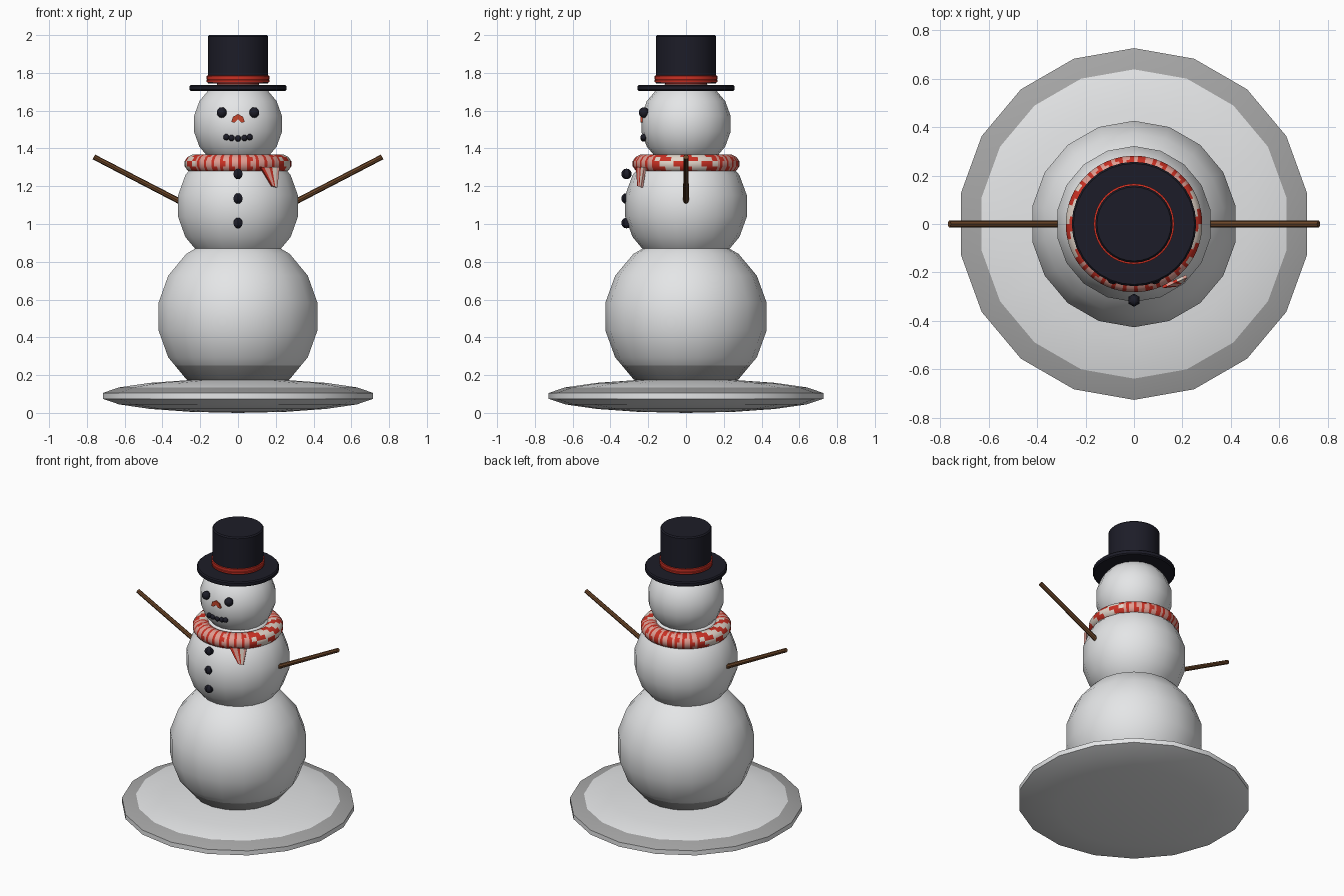
import bpy, bmesh, math, random
from mathutils import Vector, Matrix

if "Cube" in bpy.data.objects:
    bpy.data.objects.remove(bpy.data.objects["Cube"])
random.seed(4)


def material(name, rgb):
    m = bpy.data.materials.new(name)
    m.diffuse_color = (*rgb, 1)
    m.use_nodes = True
    m.node_tree.nodes["Principled BSDF"].inputs["Base Color"].default_value = m.diffuse_color
    return m


SNOW = material("snow white", (0.79, 0.80, 0.81))
SHADE = material("snow grey", (0.38, 0.38, 0.38))
COAL = material("coal black", (0.012, 0.012, 0.021))
RED = material("ribbon red", (0.60, 0.03, 0.017))
PINK = material("scarf pink", (0.74, 0.34, 0.29))
CREAM = material("scarf cream", (0.76, 0.66, 0.58))
WOOD = material("stick brown", (0.15, 0.062, 0.022))
CARROT = material("nose red", (0.56, 0.06, 0.025))


def finish(name, bm, mats, smooth=True):
    bmesh.ops.recalc_face_normals(bm, faces=bm.faces)
    me = bpy.data.meshes.new(name)
    bm.to_mesh(me)
    bm.free()
    for m in mats:
        me.materials.append(m)
    ob = bpy.data.objects.new(name, me)
    bpy.context.collection.objects.link(ob)
    if smooth:
        bpy.ops.object.select_all(action='DESELECT')
        ob.select_set(True)
        bpy.context.view_layer.objects.active = ob
        bpy.ops.object.shade_smooth_by_angle(angle=math.radians(35))
    return ob


def lathe(name, profile, n, mats, rule=None, loc=(0, 0, 0)):
    """Spin an (r, z) profile; rule(z of face centre, r) gives the material index."""
    bm = bmesh.new()
    rings = []
    for r, z in profile:
        if r < 1e-5:
            rings.append([bm.verts.new((loc[0], loc[1], loc[2] + z))] * n)
        else:
            rings.append([bm.verts.new((loc[0] + r * math.cos(a), loc[1] + r * math.sin(a), loc[2] + z))
                          for a in (math.pi / 2 + math.tau * k / n for k in range(n))])
    for (pa, a), (pb, b) in zip(zip(profile, rings), list(zip(profile, rings))[1:]):
        for k in range(n):
            j = (k + 1) % n
            f = bm.faces.new(list(dict.fromkeys((a[k], b[k], b[j], a[j]))))
            if rule:
                f.material_index = rule((pa[1] + pb[1]) / 2, (pa[0] + pb[0]) / 2)
    return finish(name, bm, mats)


def ball(r, h=None, rings=9):
    """Profile of a sphere with an odd ring count, so it has a flat equator band."""
    h = h or r
    pts = [(r * math.sin(math.pi * i / rings), h * math.cos(math.pi * i / rings))
           for i in range(1, rings)]
    return [(0, h)] + pts + [(0, -h)]


# snow mound: grey upper rim, the rest white
lathe("snow_mound", ball(0.738, 0.09), 18, [SNOW, SHADE],
      lambda z, r: 1 if (0.01 < z and r > 0.65) else 0, (0, 0, 0.09))

# three snowballs, the lowest with a grey foot
low = ball(0.433)
low.insert(7, (0.338, -0.26))
lathe("lower_body", low, 18, [SNOW, SHADE], lambda z, r: 1 if z < -0.26 else 0, (0, 0, 0.51))
lathe("middle_body", ball(0.327), 18, [SNOW], loc=(0, 0, 1.095))
lathe("head", ball(0.24), 18, [SNOW], loc=(0, 0, 1.53))

# top hat
lathe("hat_brim", [(0, 1.737), (0.25, 1.737), (0.257, 1.73), (0.257, 1.711), (0.25, 1.704), (0, 1.704)],
      32, [COAL])
lathe("hat_crown", [(0, 2.0), (0.153, 2.0), (0.16, 1.992), (0.16, 1.745), (0, 1.745)], 32, [COAL])
lathe("hat_band", [(0.158, 1.786), (0.167, 1.784), (0.167, 1.766), (0.163, 1.764), (0.167, 1.762),
                   (0.165, 1.748), (0.11, 1.746), (0.11, 1.732)], 32, [RED])

# eyes, mouth and buttons
for i, (x, y, z, r) in enumerate(
        [(s * 0.086, -0.222, 1.59, 0.028) for s in (-1, 1)]
        + [(x, -0.224, 1.453 + 1.8 * x * x, 0.017) for x in (-0.062, -0.034, 0, 0.034, 0.062)]
        + [(0, -0.315, z, 0.028) for z in (1.265, 1.135, 1.005)]):
    kind = "eye" if i < 2 else "mouth_coal" if i < 7 else "button"
    lathe(f"{kind}_{i}", ball(r, rings=7), 6 if i >= 7 else 10, [COAL], loc=(x, y, z))

# nose: small arched ridge on the face
bm = bmesh.new()
outline = [(-0.036, 1.54), (-0.026, 1.568), (0, 1.582), (0.026, 1.568), (0.036, 1.54),
           (0.018, 1.537), (0, 1.555), (-0.018, 1.537)]
face = bm.faces.new([bm.verts.new((x, -0.222, z)) for x, z in outline])
ext = bmesh.ops.extrude_face_region(bm, geom=[face])
bmesh.ops.translate(bm, verts=[v for v in ext["geom"] if isinstance(v, bmesh.types.BMVert)],
                    vec=(0, -0.02, 0))
finish("nose", bm, [CARROT], smooth=False)

# stick arms
for s, side in ((-1, "left"), (1, "right")):
    a, b = Vector((s * 0.28, 0, 1.105)), Vector((s * 0.763, 0, 1.355))
    d = b - a
    bm = bmesh.new()
    bmesh.ops.create_cone(bm, cap_ends=True, segments=8, radius1=0.015, radius2=0.014, depth=d.length)
    bmesh.ops.transform(bm, verts=bm.verts, matrix=Matrix.Translation((a + b) / 2)
                        @ d.to_track_quat('Z', 'Y').to_matrix().to_4x4())
    finish(f"arm_{side}", bm, [WOOD])

# scarf ring: ragged red stripes on pink, red blotches on cream at the sides
N, M = 108, 12
bm = bmesh.new()
grid = []
for k in range(N):
    a = math.tau * k / N
    row = []
    for j in range(M):
        t = math.tau * (j + 0.5) / M
        r = 0.224 + 0.06 * math.cos(t)
        row.append(bm.verts.new((r * math.cos(a), r * math.sin(a), 1.319 + 0.052 * math.sin(t))))
    grid.append(row)
for k in range(N):
    side = abs(math.cos(math.tau * (k + 0.5) / N)) > 0.8
    for j in range(M):
        n, m = (k + 1) % N, (j + 1) % M
        f = bm.faces.new((grid[k][j], grid[n][j], grid[n][m], grid[k][m]))
        stripe = k % 3 == 0 or (k % 3 == 1 and random.random() < 0.25)
        blotch = (k + 2 * j) % 9 < 4
        f.material_index = (0 if blotch else 2) if side else (0 if stripe else 1)
finish("scarf_ring", bm, [RED, PINK, CREAM])

# scarf tail: hanging flap with red stripes
bm = bmesh.new()
steps = (0, 0.18, 0.45, 0.6, 0.85, 1)
top = [Vector((0.115 + 0.1 * t, -0.255 + 0.045 * t, 1.30)) for t in steps]
tips = [Vector((0.175 + 0.028 * t, -0.248 + 0.02 * t, 1.20 - 0.008 * t)) for t in steps]
for i in range(5):
    f = bm.faces.new([bm.verts.new(p) for p in (top[i], top[i + 1], tips[i + 1], tips[i])])
    f.material_index = (1, 0, 1, 2, 0)[i]
bmesh.ops.remove_doubles(bm, verts=bm.verts, dist=1e-4)
bmesh.ops.solidify(bm, geom=bm.faces[:], thickness=0.012)
finish("scarf_tail", bm, [PINK, RED, CREAM], smooth=False)
